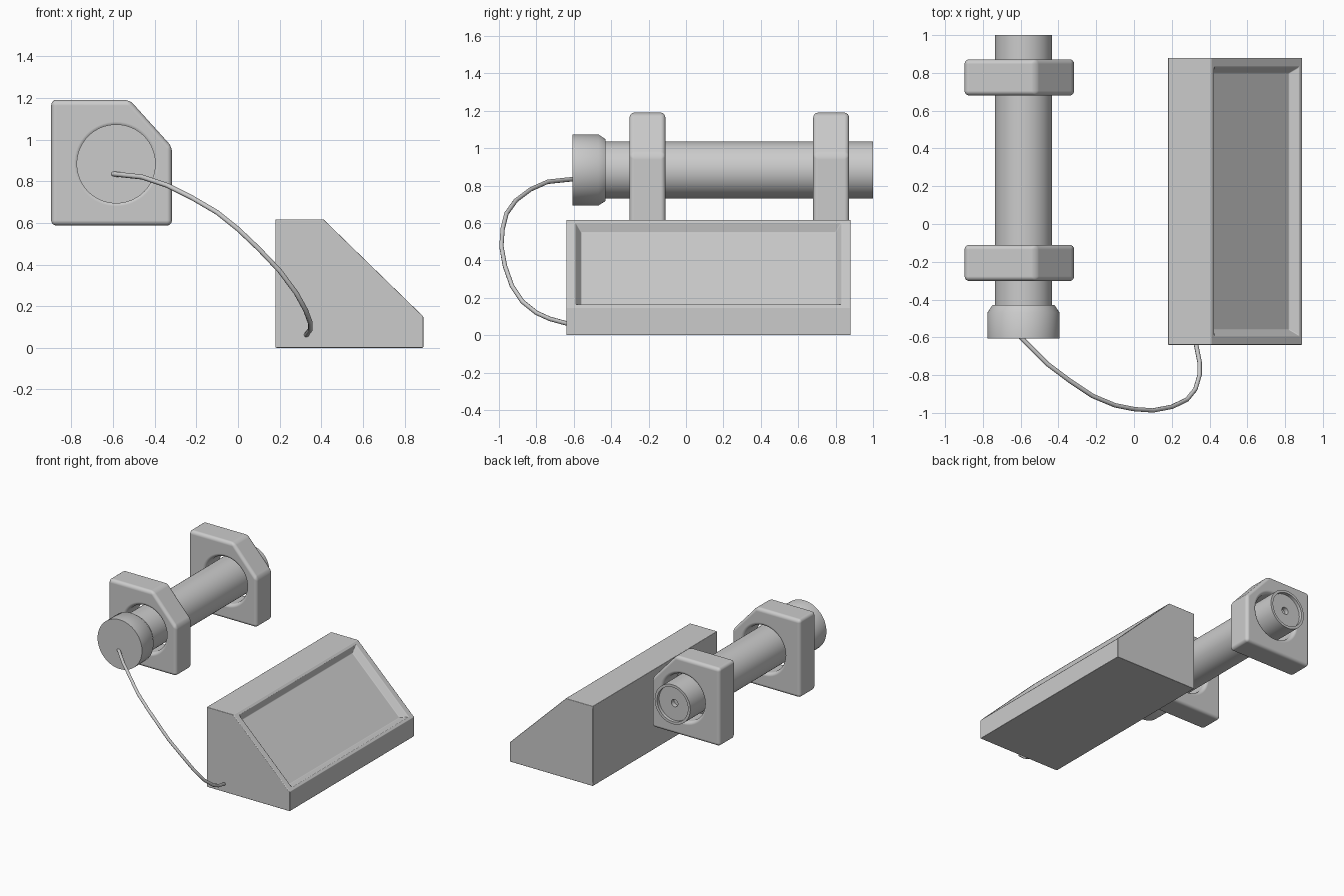
import bpy, bmesh, math
from mathutils import Vector

if "Cube" in bpy.data.objects:
    bpy.data.objects.remove(bpy.data.objects["Cube"])

AXIS_X, AXIS_Z = -0.585, 0.883


def finish(name, bm):
    bmesh.ops.remove_doubles(bm, verts=bm.verts, dist=1e-5)
    bmesh.ops.recalc_face_normals(bm, faces=bm.faces)
    mesh = bpy.data.meshes.new(name)
    bm.to_mesh(mesh)
    bm.free()
    obj = bpy.data.objects.new(name, mesh)
    bpy.context.collection.objects.link(obj)
    return obj


def smooth(obj, angle=35):
    bpy.ops.object.select_all(action='DESELECT')
    obj.select_set(True)
    bpy.context.view_layer.objects.active = obj
    bpy.ops.object.shade_smooth_by_angle(angle=math.radians(angle))


def prism(bm, outline, y0, y1):
    """Extrude an xz outline along y."""
    face = bm.faces.new([bm.verts.new((x, y0, z)) for x, z in outline])
    ext = bmesh.ops.extrude_face_region(bm, geom=[face])
    verts = [g for g in ext['geom'] if isinstance(g, bmesh.types.BMVert)]
    bmesh.ops.translate(bm, verts=verts, vec=(0, y1 - y0, 0))
    bmesh.ops.recalc_face_normals(bm, faces=bm.faces)


def lathe(name, profile, steps=64):
    """Spin (radius, y) points around the tube axis."""
    bm = bmesh.new()
    vs = [bm.verts.new((AXIS_X + r, y, AXIS_Z)) for r, y in profile]
    es = [bm.edges.new(pair) for pair in zip(vs, vs[1:])]
    bmesh.ops.spin(bm, geom=vs + es, cent=(AXIS_X, 0, AXIS_Z), axis=(0, 1, 0),
                   angle=math.tau, steps=steps, use_merge=True)
    return finish(name, bm)


def bevel(obj, width, segments):
    m = obj.modifiers.new("bevel", 'BEVEL')
    m.width, m.segments = width, segments
    m.limit_method, m.angle_limit = 'ANGLE', math.radians(30)
    m.harden_normals = True


# Wedge console with a recessed sloping panel
bm = bmesh.new()
prism(bm, [(0.18, 0), (0.89, 0), (0.89, 0.15), (0.41, 0.617), (0.18, 0.617)],
      -0.64, 0.88)
bm.normal_update()
slope = max(bm.faces, key=lambda f: f.normal.dot(Vector((1, 0, 1))))
bmesh.ops.inset_region(bm, faces=[slope], thickness=0.03)
for v in slope.verts:                      # wider margin at the sides
    v.co.y += 0.027 if v.co.y < 0 else -0.027
bmesh.ops.inset_region(bm, faces=[slope], thickness=0.045, depth=-0.045)
console = finish("console", bm)
bevel(console, 0.005, 2)
smooth(console)

# Scope tube with eyepiece and hollow far end
tube = lathe("scope_tube", [
    (0, -0.607), (0.19, -0.607), (0.19, -0.468), (0.165, -0.43),
    (0.152, -0.43), (0.152, 1.0), (0.132, 1.0), (0.132, 0.975),
    (0.028, 0.975), (0.028, 0.94), (0, 0.94)])
smooth(tube)

# Rounded mounting brackets, bored for the tube
cutter = lathe("bore_cutter", [(0, -2), (0.178, -2), (0.178, 2), (0, 2)])
cutter.hide_render = True
cutter.display_type = 'WIRE'
cutter.hide_set(True)
outline = [(-0.897, 0.587), (-0.317, 0.587), (-0.317, 0.965),
           (-0.52, 1.19), (-0.897, 1.19)]
for name, y0 in (("front_bracket", -0.302), ("rear_bracket", 0.68)):
    bm = bmesh.new()
    prism(bm, outline, y0, y0 + 0.192)
    bracket = finish(name, bm)
    cut = bracket.modifiers.new("bore", 'BOOLEAN')
    cut.object, cut.operation, cut.solver = cutter, 'DIFFERENCE', 'EXACT'
    smooth(bracket)
    bevel(bracket, 0.025, 4)

# Cable from eyepiece to console
path = [(-0.6, -0.6, 0.835), (-0.46, -0.74, 0.82), (-0.34, -0.83, 0.78),
        (-0.22, -0.91, 0.72), (-0.1, -0.96, 0.65), (0, -0.98, 0.57),
        (0.1, -0.987, 0.475), (0.2, -0.968, 0.37), (0.28, -0.93, 0.262),
        (0.325, -0.875, 0.18), (0.347, -0.8, 0.12), (0.347, -0.73, 0.088),
        (0.328, -0.635, 0.062)]
curve = bpy.data.curves.new("cable", 'CURVE')
curve.dimensions = '3D'
curve.bevel_depth = 0.012
curve.bevel_resolution = 2
curve.use_fill_caps = True
spline = curve.splines.new('POLY')
spline.points.add(len(path) - 1)
for p, co in zip(spline.points, path):
    p.co = (*co, 1)
spline.use_smooth = True
bpy.context.collection.objects.link(bpy.data.objects.new("cable", curve))
